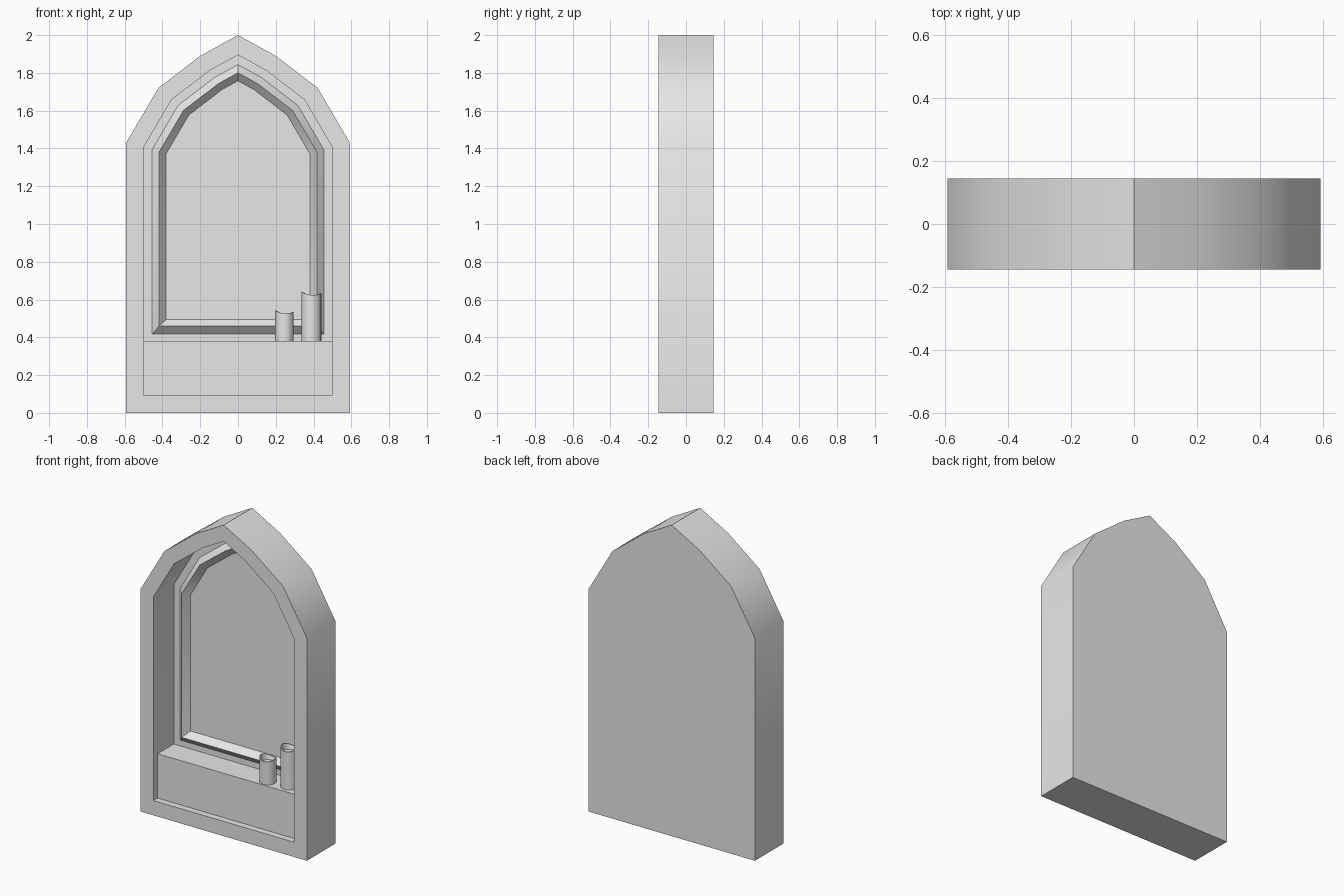
import bpy
import bmesh
import math
from mathutils import Vector

cube = bpy.data.objects.get("Cube")
if cube:
    bpy.data.objects.remove(cube, do_unlink=True)

# One plain stone colour for everything
stone = bpy.data.materials.new("light_grey_stone")
stone.use_nodes = True
stone.diffuse_color = (0.8, 0.8, 0.8, 1)
stone.node_tree.nodes["Principled BSDF"].inputs["Base Color"].default_value = (0.8, 0.8, 0.8, 1)

FRONT, BACK, NICHE = -0.145, 0.145, 0.062
SIDE = [(0.592, 0), (0.592, 1.43), (0.422, 1.72), (0.2, 1.89)]
ARCH = SIDE + [(0, 2.0)] + [(-x, z) for x, z in reversed(SIDE)]


def arch_ring(inset, bottom, y):
    """Arch outline moved inwards by a mitred offset, with its own base height."""
    pts = [Vector(p) for p in ARCH]
    ring = []
    for i, p in enumerate(pts):
        a = (p - pts[i - 1]).normalized()
        b = (pts[(i + 1) % len(pts)] - p).normalized()
        na, nb = Vector((-a.y, a.x)), Vector((-b.y, b.x))
        q = p + (na + nb) * inset / (1 + na.dot(nb))
        ring.append((q.x, y, bottom if p.y == 0 else q.y))
    return ring


def loft(name, rings, loop=False):
    """Skin a stack of rings, either capped at both ends or joined in a loop."""
    bm = bmesh.new()
    rows = [[bm.verts.new(p) for p in ring] for ring in rings]
    pairs = list(zip(rows, rows[1:]))
    if loop:
        pairs.append((rows[-1], rows[0]))
    else:
        bm.faces.new(rows[0])
        bm.faces.new(rows[-1])
    for r, s in pairs:
        for i in range(len(r)):
            j = (i + 1) % len(r)
            bm.faces.new((r[i], r[j], s[j], s[i]))
    bmesh.ops.recalc_face_normals(bm, faces=bm.faces)
    mesh = bpy.data.meshes.new(name)
    bm.to_mesh(mesh)
    bm.free()
    mesh.materials.append(stone)
    obj = bpy.data.objects.new(name, mesh)
    bpy.context.collection.objects.link(obj)
    bpy.ops.object.select_all(action="DESELECT")
    obj.select_set(True)
    bpy.context.view_layer.objects.active = obj
    bpy.ops.object.shade_smooth_by_angle(angle=math.radians(35))
    return obj


# Arched surround with a deep niche
loft("arched_surround", [
    arch_ring(0, 0, BACK),
    arch_ring(0, 0, FRONT),
    arch_ring(0.092, 0.095, FRONT),
    arch_ring(0.092, 0.095, NICHE),
])

# Ridged moulding around the back panel
loft("window_moulding", [
    arch_ring(0.137, 0.417, NICHE),
    arch_ring(0.175, 0.46, NICHE - 0.04),
    arch_ring(0.212, 0.495, NICHE),
], loop=True)

# Sill block, let into the sides of the niche
loft("sill", [[(-0.52, y, 0.06), (0.52, y, 0.06), (0.52, y, 0.38), (-0.52, y, 0.38)]
              for y in (-0.103, 0.1)])


# Candles with an uneven melted rim
def candle(name, x, y, top, radius):
    def ring(scale, z, wave=0.0):
        pts = []
        for i in range(20):
            a = math.tau * i / 20
            lift = wave * (0.6 * math.cos(2 * a) - 0.4 * math.cos(a))
            pts.append((x + radius * scale * math.cos(a),
                        y + radius * scale * math.sin(a), z + lift))
        return pts
    loft(name, [ring(1, 0.375), ring(1, top, 0.011),
                ring(0.88, top, 0.011), ring(0.75, top - 0.03)])


candle("short_candle", 0.245, -0.045, 0.532, 0.05)
candle("tall_candle", 0.388, -0.03, 0.63, 0.053)
